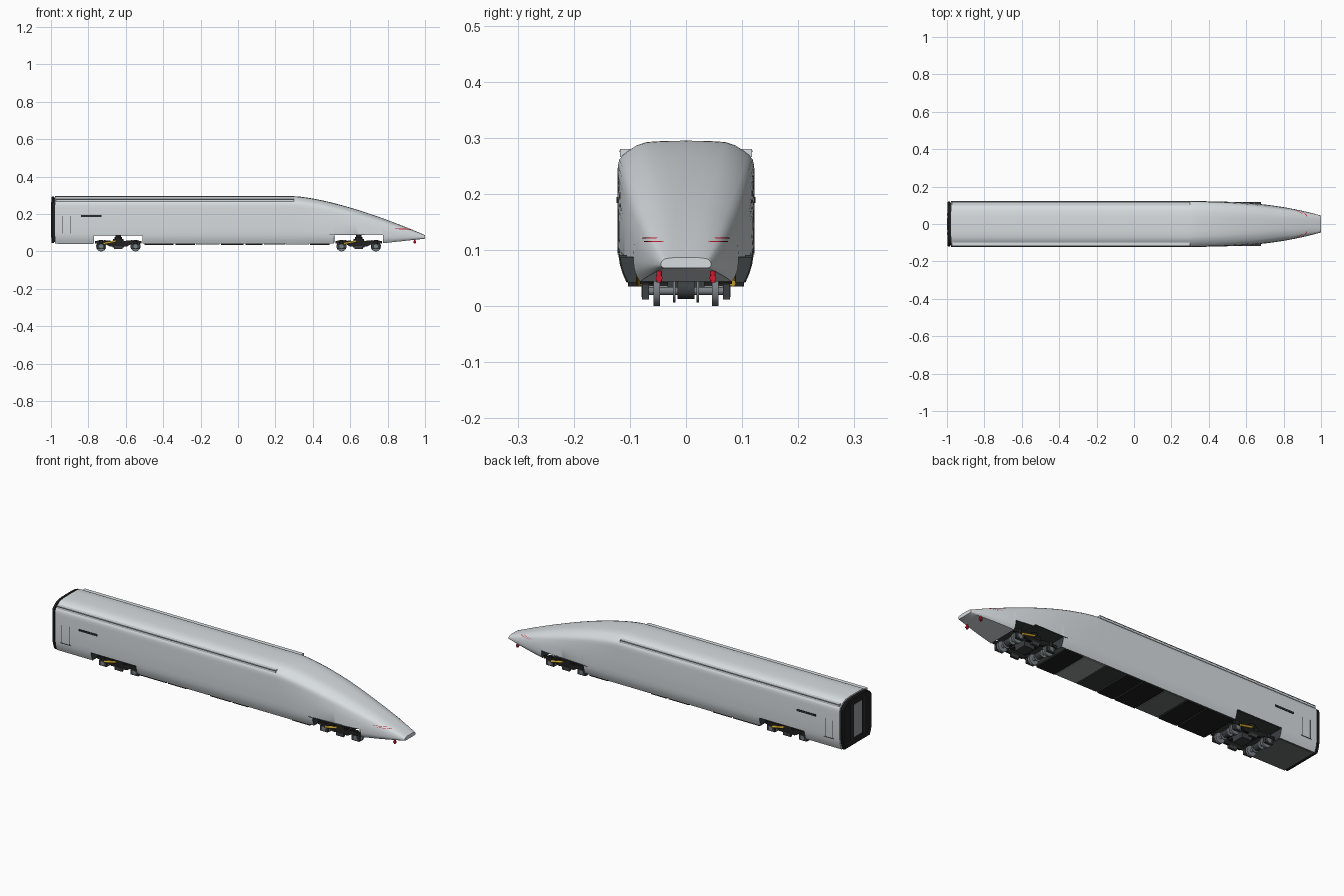
import bpy, bmesh, math
from mathutils import Vector

if "Cube" in bpy.data.objects:
    bpy.data.objects.remove(bpy.data.objects["Cube"])

def mat(name, r, g, b):
    m = bpy.data.materials.new(name)
    m.diffuse_color = (r, g, b, 1)
    m.use_nodes = True
    m.node_tree.nodes["Principled BSDF"].inputs["Base Color"].default_value = m.diffuse_color
    return m

LIGHT = mat("light_grey", .68, .72, .745)
DARK = mat("dark_grey", .045, .05, .053)
BLACK = mat("black", .015, .015, .016)
UNDER = mat("underfloor_grey", .15, .17, .165)
MID = mat("mid_grey", .32, .34, .345)
STEEL = mat("steel", .19, .215, .235)
RED = mat("red", .65, .01, .03)
YELLOW = mat("yellow", .65, .40, .03)

def finish(name, bm, mats, angle=30):
    bmesh.ops.recalc_face_normals(bm, faces=bm.faces)
    me = bpy.data.meshes.new(name)
    bm.to_mesh(me)
    bm.free()
    ob = bpy.data.objects.new(name, me)
    bpy.context.collection.objects.link(ob)
    for m in mats:
        me.materials.append(m)
    if angle:
        bpy.ops.object.select_all(action='DESELECT')
        ob.select_set(True)
        bpy.context.view_layer.objects.active = ob
        bpy.ops.object.shade_smooth_by_angle(angle=math.radians(angle))
    return ob

def box(name, x, y, z, m):
    """Box from (min, max) pairs."""
    bm = bmesh.new()
    bmesh.ops.create_cube(bm, size=1)
    for v in bm.verts:
        v.co = [(a + b) / 2 + c * (b - a) for (a, b), c in zip((x, y, z), v.co)]
    return finish(name, bm, [m], 0)

def rod(name, a, b, r, m, n=24):
    """Cylinder between two points."""
    a, b = Vector(a), Vector(b)
    bm = bmesh.new()
    bmesh.ops.create_cone(bm, cap_ends=True, segments=n, radius1=r, radius2=r, depth=(b - a).length)
    q = Vector((0, 0, 1)).rotation_difference(b - a)
    for v in bm.verts:
        v.co = q @ v.co + (a + b) / 2
    return finish(name, bm, [m])

def loft(rings):
    bm = bmesh.new()
    vs = [[bm.verts.new(p) for p in r] for r in rings]
    n = len(vs[0])
    for a, b in zip(vs, vs[1:]):
        for i in range(n):
            bm.faces.new((a[i], a[(i + 1) % n], b[(i + 1) % n], b[i]))
    bm.faces.new(vs[0])
    bm.faces.new(vs[-1])
    return bm

# Half cross-section of the car (y, z), bottom centre to top centre
HALF = [(0, .042), (.106, .042), (.113, .058), (.118, .075), (.120, .088), (.122, .11), (.122, .18),
        (.122, .235), (.1215, .25), (.119, .261), (.112, .27), (.1, .279), (.087, .287),
        (.07, .2925), (.04, .2945), (0, .295)]
ARCHES = [(-.77, -.51), (.515, .775)]

def half_section(x, clamp=True):
    t = min(1, max(0, (x - .3) / .7))
    top = .295 - .208 * t ** 1.45
    hw = .122 - .077 * t ** 2.6
    bot = .042 + max(0, x - .76) / .24 * .026
    pts = []
    for y, z in HALF:
        u = (z - .042) / .253
        dome = math.sqrt(max(0, 1 - u ** 4))
        k = .5 * min(1, t * 1.5)
        y2 = hw * (y / .122 * (1 - k) + min(y / .122, dome) * k)
        z2 = bot + u * (top - bot)
        if clamp and any(a < x < b for a, b in ARCHES):
            z2 = max(z2, .088)
        pts.append((y2, z2))
    return pts

def ring(x, scale=1):
    h = half_section(x)
    loop = h + [(-y, z) for y, z in h[-2:0:-1]]
    return [(x, y * scale, .168 + (z - .168) * scale) for y, z in loop]

# Body shell with streamlined nose and wheel arches
xs = [-.978, .2] + [.3 + .7 * i / 40 for i in range(41)]
for a, b in ARCHES:
    xs += [a - .0005, a + .0005, b - .0005, b + .0005]
bm = loft([ring(x) for x in sorted(xs)])
bmesh.ops.recalc_face_normals(bm, faces=bm.faces)
for f in bm.faces:
    c = f.calc_center_median()
    if c.x < .777 and c.z < .09 and abs(f.normal.x) > .8:
        f.material_index = 1
    elif c.x < .777 and c.z < .09 and f.normal.z < -.9:
        f.material_index = 2 if c.z < .06 else 1
finish("body_shell", bm, [LIGHT, DARK, UNDER])

# Rear gangway end with door
finish("gangway_neck", loft([ring(-.99, .94), ring(-.970, .94)]), [BLACK])
finish("gangway_end", loft([(xx, p[1], p[2]) for p in ring(-.99, s)]
                           for xx, s in ((-.998, .95), (-.994, .985), (-.984, .985))), [BLACK])
box("gangway_door", (-1, -.995), (-.032, .032), (.085, .255), MID)
for s in (-1, 1):
    box("gangway_post", (-1, -.994), sorted((s * .045, s * .055)), (.075, .265), DARK)

# Roof-edge rails, side louvres and door seams
for s in (-1, 1):
    def ypair(a, b):
        return sorted((s * a, s * b))
    box("roof_rail", (-.972, .3), ypair(.098, .118), (.266, .280), LIGHT)
    box("rail_shadow_gap", (-.97, .297), ypair(.108, .1183), (.275, .2775), DARK)
    box("side_louvre", (-.84, -.73), ypair(.12, .1235), (.184, .195), BLACK)
    for i in range(8):
        xl = -.835 + i * .013
        box("louvre_slat", (xl, xl + .008), ypair(.122, .1242), (.187, .192), DARK)
    for xd in (-.94, -.895):
        box("door_seam", (xd, xd + .002), ypair(.12, .1223), (.095, .19), DARK)
    box("door_sill", (-.945, -.885), ypair(.12, .1224), (.092, .094), DARK)

# Arch roof plates
box("front_arch_plate", (.49, .68), (-.1185, .1185), (.087, .091), DARK)
box("rear_arch_plate", (-.769, -.511), (-.116, .116), (.085, .088), DARK)

# Red light strips that follow the nose surface
def surface_y(x, z):
    h = half_section(x, False)
    for (y0, z0), (y1, z1) in zip(h[1:], h[2:]):
        if z0 <= z <= z1:
            return y0 + (y1 - y0) * (z - z0) / (z1 - z0)
    return 0

def strip(name, x0, x1, z, s, m, w):
    bm = bmesh.new()
    prev = None
    for i in range(13):
        x = x0 + (x1 - x0) * i / 12
        cur = [bm.verts.new((x, s * (surface_y(x, zz) + .0012), zz)) for zz in (z - w, z + w)]
        if prev:
            bm.faces.new((prev[0], cur[0], cur[1], prev[1]))
        prev = cur
    finish(name, bm, [m])

for s in (-1, 1):
    strip("upper_red_light", .84, .902, .1215, s, RED, .0008)
    strip("lower_red_light", .86, .925, .1150, s, RED, .0008)
    # Red guard cylinders below the nose
    rod("nose_guard", (.945, s * .048, .042), (.945, s * .048, .066), .005, RED)
    rod("nose_guard_cap", (.939, s * .048, .05), (.951, s * .048, .05), .006, RED)

# Underfloor equipment
panels = [(-.50, -.345, BLACK), (-.335, -.23, BLACK), (-.225, -.10, UNDER), (-.09, .03, BLACK),
          (.04, .13, BLACK), (.14, .25, DARK), (.255, .38, MID), (.385, .49, BLACK)]
for x0, x1, m in panels:
    box("underfloor_panel", (x0, x1), (-.103, .103), (.035 if m is BLACK else .038, .05), m)
box("rear_underfloor", (-.965, -.775), (-.1, .1), (.040, .05), UNDER)

# Bogies
for cx in (-.64, .645):
    box("bolster", (cx - .028, cx + .028), (-.078, .078), (.046, .066), BLACK)
    box("centre_motor", (cx - .03, cx + .03), (-.033, .033), (.02, .05), DARK)
    rod("pivot", (cx, 0, .06), (cx, 0, .09), .014, BLACK)
    for sx in (-1, 1):
        ax = cx + sx * .092
        rod("axle", (ax, -.077, .027), (ax, .077, .027), .007, STEEL)
        rod("gearbox", (ax, -.015, .03), (ax, .015, .03), .017, DARK)
        box("cross_beam", (cx + sx * .05 - .008, cx + sx * .05 + .008), (-.075, .075), (.044, .058), BLACK)
        for s in (-1, 1):
            rod("wheel", (ax, s * .049, .027), (ax, s * .058, .027), .0265, STEEL, 32)
            rod("wheel_flange", (ax, s * .046, .027), (ax, s * .049, .027), .027, STEEL, 32)
            rod("brake_disc", (ax, s * .019, .027), (ax, s * .023, .027), .02, STEEL)
            box("axle_box", (ax - .022, ax + .022), sorted((s * .066, s * .078)), (.012, .04), DARK)
            rod("axle_cover", (ax, s * .07, .027), (ax, s * .0795, .027), .011, STEEL)
            rod("primary_spring", (ax, s * .071, .04), (ax, s * .071, .062), .011, BLACK)
    for s in (-1, 1):
        # Cranked side frame
        prof = [(-.125, .042), (-.075, .042), (-.045, .026), (.045, .026), (.075, .042), (.125, .042),
                (.125, .056), (.07, .06), (.04, .052), (-.04, .052), (-.07, .06), (-.125, .056)]
        finish("side_frame", loft([[(cx + x, s * y, z) for x, z in prof] for y in (.066, .077)]), [BLACK], 0)
        rod("air_spring", (cx, s * .06, .055), (cx, s * .06, .076), .02, BLACK)
        box("frame_foot", (cx - .022, cx + .022), sorted((s * .066, s * .0785)), (.012, .03), DARK)
        # Diagonal damper, mirrored by rotation
        rod("yellow_damper", (cx + s * .08, s * .083, .041), (cx + s * .012, s * .083, .055), .0058, YELLOW, 16)
